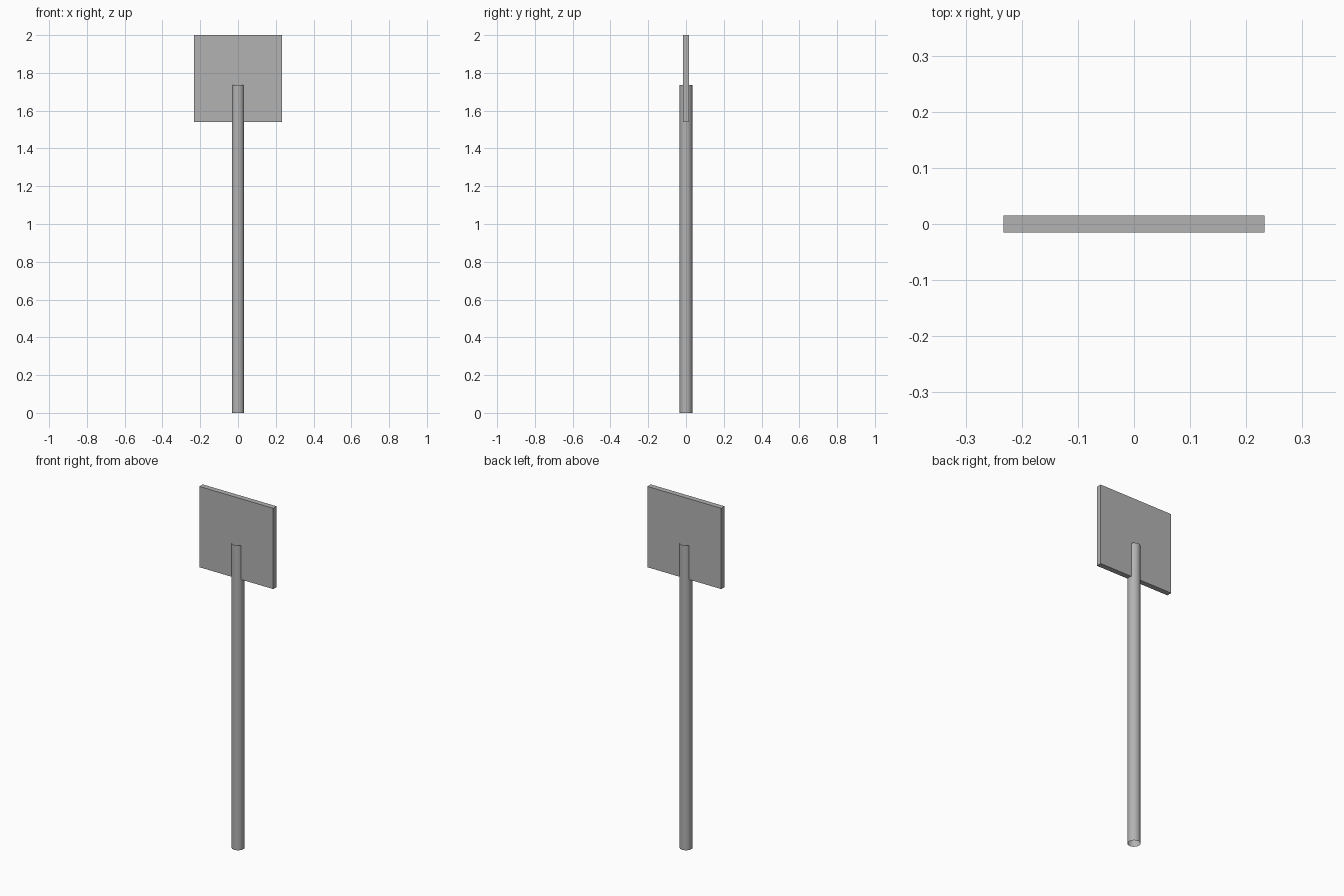
import bpy
import math

cube = bpy.data.objects.get("Cube")
if cube:
    bpy.data.objects.remove(cube, do_unlink=True)

# Single grey paint
grey = bpy.data.materials.new("plain_grey")
grey.use_nodes = True
colour = (0.45, 0.45, 0.45, 1)
grey.diffuse_color = colour
grey.node_tree.nodes["Principled BSDF"].inputs["Base Color"].default_value = colour

POLE_HEIGHT = 1.735
BOARD_BOTTOM, BOARD_TOP = 1.54, 2.0


def finish(name):
    obj = bpy.context.object
    obj.name = name
    bpy.ops.object.transform_apply(location=False, rotation=True, scale=True)
    obj.data.materials.append(grey)
    return obj


# Open-ended tubular post
bpy.ops.mesh.primitive_cylinder_add(
    vertices=10, radius=0.034, depth=POLE_HEIGHT, end_fill_type='NOTHING',
    location=(0, 0, POLE_HEIGHT / 2))
finish("post")
bpy.ops.object.shade_smooth_by_angle(angle=math.radians(50))

# Square sign panel, overlapping the top of the post
bpy.ops.mesh.primitive_cube_add(
    size=1, location=(0, 0, (BOARD_BOTTOM + BOARD_TOP) / 2))
bpy.context.object.scale = (0.465, 0.03, BOARD_TOP - BOARD_BOTTOM)
finish("sign_panel")
